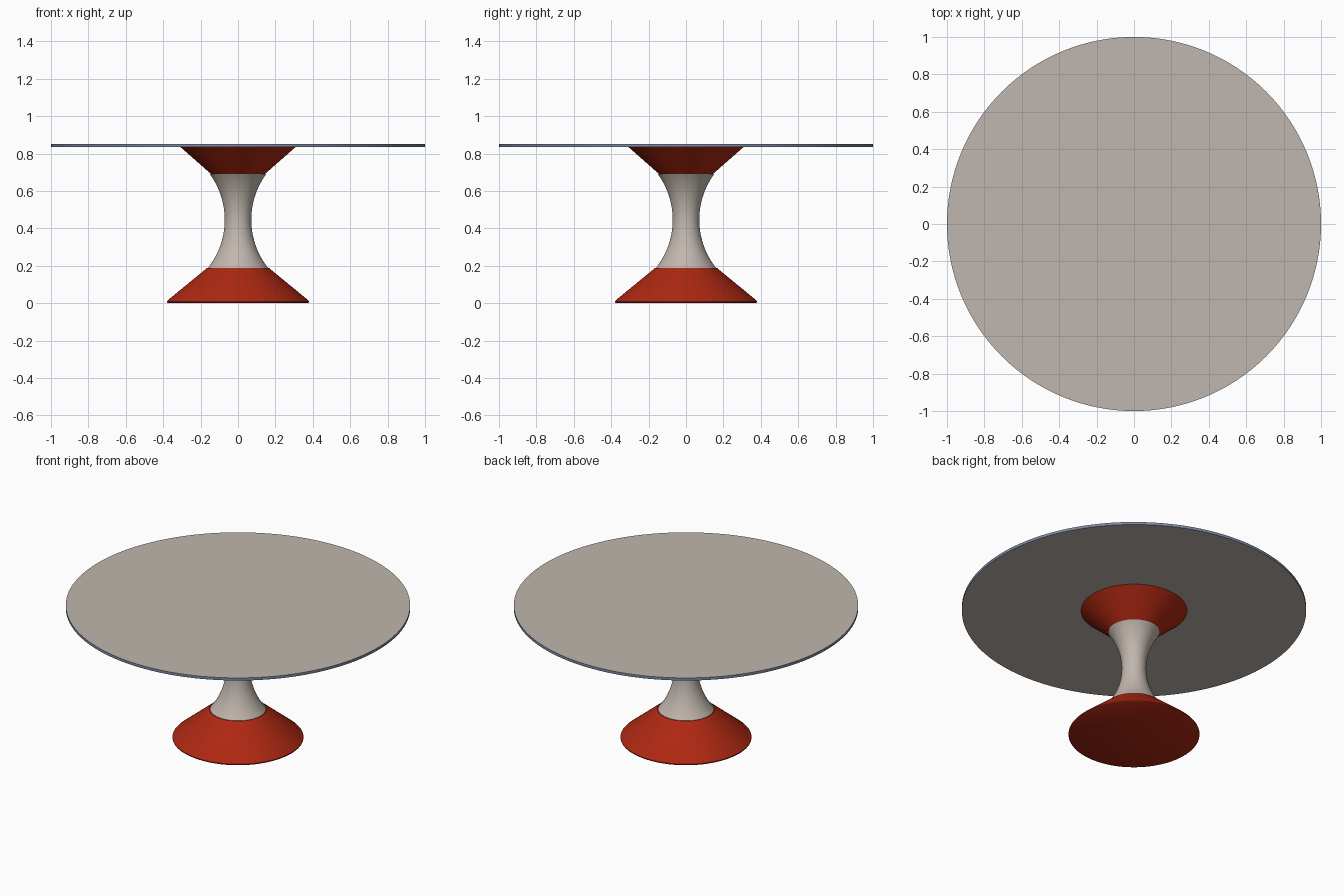
import bpy, bmesh, math

if "Cube" in bpy.data.objects:
    bpy.data.objects.remove(bpy.data.objects["Cube"])

SEGMENTS = 128


def material(name, rgb):
    m = bpy.data.materials.new(name)
    m.diffuse_color = (*rgb, 1)
    m.use_nodes = True
    m.node_tree.nodes["Principled BSDF"].inputs["Base Color"].default_value = m.diffuse_color
    return m


beige = material("warm beige", (0.53, 0.47, 0.425))
red = material("brick red", (0.42, 0.021, 0.006))
blue = material("blue grey", (0.20, 0.25, 0.36))


def lathe(name, profile, mats):
    """Spin (radius, z) points about z, closing both ends with a disc."""
    bm = bmesh.new()
    rings = [[bm.verts.new((r * math.cos(2 * math.pi * i / SEGMENTS),
                            r * math.sin(2 * math.pi * i / SEGMENTS), z))
              for i in range(SEGMENTS)] for r, z in profile]
    for a, b in zip(rings, rings[1:]):
        for i in range(SEGMENTS):
            j = (i + 1) % SEGMENTS
            bm.faces.new((a[i], a[j], b[j], b[i]))
    bm.faces.new(rings[0][::-1])
    bm.faces.new(rings[-1])
    mesh = bpy.data.meshes.new(name)
    bm.to_mesh(mesh)
    bm.free()
    for m in mats:
        mesh.materials.append(m)
    ob = bpy.data.objects.new(name, mesh)
    bpy.context.collection.objects.link(ob)
    bpy.ops.object.select_all(action='DESELECT')
    ob.select_set(True)
    bpy.context.view_layer.objects.active = ob
    bpy.ops.object.shade_smooth_by_angle(angle=math.radians(30))
    return ob


# Flared foot with a thin rounded lip
lathe("foot", [(0.373, 0), (0.380, 0.004), (0.380, 0.010), (0.374, 0.017),
               (0.167, 0.187)], [red])

# Waisted stem: a concave arc, narrowest at z = 0.45
R, Z_MIN, R_MIN = 0.415, 0.446, 0.071
z0, z1, n = 0.187, 0.69, 32
stem = []
for i in range(n + 1):
    z = z0 + (z1 - z0) * i / n
    stem.append((R_MIN + R - math.sqrt(R * R - (z - Z_MIN) ** 2), z))
lathe("stem", stem, [beige])

# Flared support under the top
lathe("top_support", [(0.143, 0.69), (0.308, 0.835)], [red])

# Round top with a blue-grey rim
top = lathe("table_top", [(1.0, 0.835), (1.0, 0.852)], [beige, blue])
for f in top.data.polygons:
    f.material_index = 1 if abs(f.normal.z) < 0.5 else 0
